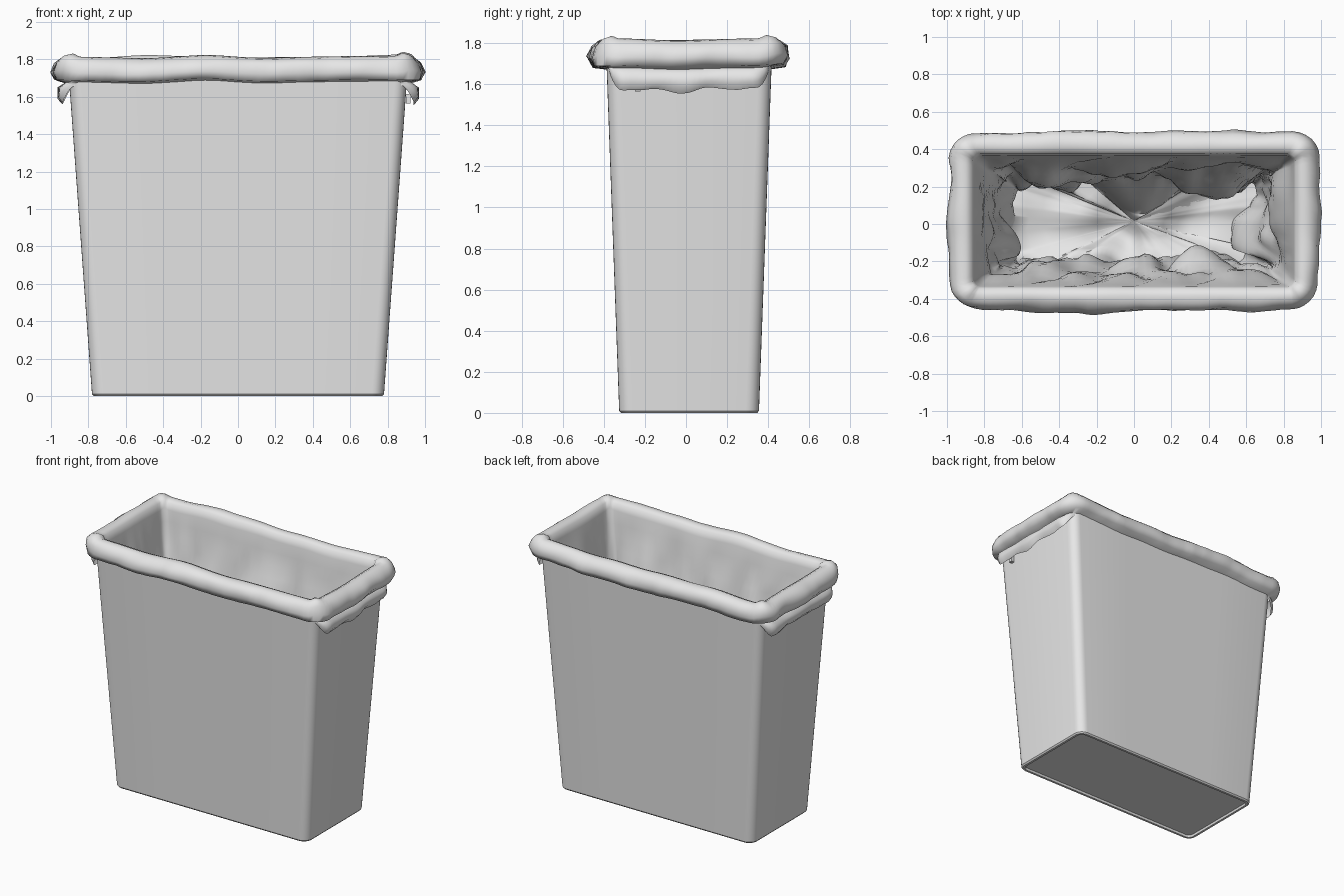
import bpy
import bmesh
import math
from mathutils import Vector, noise

CENTRE_Y = 0.015
RIM_X, RIM_Y = 0.91, 0.405

if "Cube" in bpy.data.objects:
    bpy.data.objects.remove(bpy.data.objects["Cube"], do_unlink=True)

grey = bpy.data.materials.new("light grey plastic")
grey.use_nodes = True
grey.diffuse_color = (0.8, 0.8, 0.8, 1)
grey.node_tree.nodes["Principled BSDF"].inputs["Base Color"].default_value = (0.8, 0.8, 0.8, 1)


def outline(hx, hy, radius, steps):
    """Rounded rectangle, anticlockwise, as (point, outward normal) pairs."""
    r = min(radius, hx * 0.9, hy * 0.9)
    arcs = []
    for k, (sx, sy) in enumerate([(1, 1), (-1, 1), (-1, -1), (1, -1)]):
        arc = []
        for j in range(7):
            a = (k + j / 6) * math.pi / 2
            n = Vector((math.cos(a), math.sin(a), 0))
            arc.append((Vector((sx * (hx - r), sy * (hy - r), 0)) + n * r, n))
        arcs.append(arc)
    pts = []
    for k, arc in enumerate(arcs):
        pts += arc
        end, n = arc[-1]
        start = arcs[(k + 1) % 4][0][0]
        count = steps if k % 2 == 0 else steps // 2
        pts += [(end.lerp(start, i / count), n) for i in range(1, count)]
    return pts


def loft(name, rings, cap_start, angle):
    """Skin a list of rings and close the last one."""
    bm = bmesh.new()
    rows = [[bm.verts.new(p) for p in ring] for ring in rings]
    for a, b in zip(rows, rows[1:]):
        for i in range(len(a)):
            j = (i + 1) % len(a)
            bm.faces.new((a[i], a[j], b[j], b[i]))
    bm.faces.new(rows[-1])
    if cap_start:
        bm.faces.new(rows[0][::-1])
    mesh = bpy.data.meshes.new(name)
    bm.to_mesh(mesh)
    bm.free()
    mesh.materials.append(grey)
    ob = bpy.data.objects.new(name, mesh)
    bpy.context.collection.objects.link(ob)
    ob.location.y = CENTRE_Y
    bpy.ops.object.select_all(action="DESELECT")
    ob.select_set(True)
    bpy.context.view_layer.objects.active = ob
    bpy.ops.object.shade_smooth_by_angle(angle=math.radians(angle))
    return ob


# Tapered bin: recessed base, foot lip, outer wall, rim, inner wall and floor
def bin_ring(z, inset):
    t = z / 1.78
    ring = outline(0.78 + 0.13 * t - inset, 0.34 + 0.065 * t - inset, 0.065 - inset, 4)
    return [p + Vector((0, 0, z)) for p, n in ring]


loft("bin_body", [bin_ring(z, inset) for z, inset in [
    (0.015, 0.03), (0, 0.024), (0, 0.008), (0.01, 0),
    (1.78, 0), (1.78, 0.02), (0.03, 0.02)]], True, 35)


def wave(p, across, up, seed=0):
    return noise.noise(Vector((p.x * across + seed, p.y * across, p.z * up + seed)))


# Liner cuff: end offset, end height, side offset, side height, corner radius
cuff = [
    (0.025, 1.57, -0.015, 1.66, 0.07),
    (0.045, 1.60, -0.015, 1.665, 0.08),
    (0.04, 1.65, -0.015, 1.67, 0.08),
    (0.01, 1.675, -0.005, 1.68, 0.07),
    (0.05, 1.69, 0.048, 1.69, 0.11),
    (0.068, 1.73, 0.064, 1.73, 0.13),
    (0.055, 1.78, 0.053, 1.78, 0.12),
    (0.025, 1.81, 0.025, 1.808, 0.09),
    (-0.01, 1.817, -0.01, 1.815, 0.06),
    (-0.045, 1.80, -0.045, 1.798, 0.04),
    (-0.055, 1.75, -0.056, 1.75, 0.04),
]
rings = []
for k, (ox, end_z, oy, side_z, radius) in enumerate(cuff):
    ring = []
    looseness = min(max(ox, 0) / 0.068, 1)
    for p, n in outline(RIM_X + ox, RIM_Y + oy, radius, 48):
        end = n.x * n.x
        corner = 4 * end * n.y * n.y
        q = p.copy()
        q.z = side_z + (end_z - side_z) * end
        # Bulge the middle of each side, then crumple the roll
        bow = end * (1 - (p.y / 0.48) ** 2) + (1 - end) * (1 - (p.x / 0.98) ** 2)
        loose = looseness if k > 3 else looseness * end
        crumple = wave(q, 4, 9) * 0.022 + wave(q, 11, 16, 5) * 0.012
        q += n * loose * (0.018 * bow + crumple)
        q.z += wave(q, 3, 0, 9) * 0.016 + corner * 0.015 * (k > 4)
        if k < 2:
            q.z += end * wave(p, 9, 0, 3) * 0.02
        ring.append(q)
    rings.append(ring)

# Liner inside: loose walls gathering in long folds towards the bottom
WALL_ROWS = 18
for i in range(1, WALL_ROWS + 1):
    t = i / WALL_ROWS
    z = 1.75 - 1.5 * t
    ring = []
    for p, n in outline(0.855 - 0.17 * t, 0.35 - 0.11 * t, 0.04 + 0.06 * t, 48):
        q = p + Vector((0, 0, z))
        fold = abs(wave(q, 3, 1.8, 2)) * 0.2 + abs(wave(q, 8, 2.5, 7)) * 0.06
        q -= n * fold * min(1, t * 1.6)
        q.z += wave(q, 3, 1, 4) * 0.08 * t
        ring.append(q)
    rings.append(ring)

# Liner floor: the last wall ring shrinks to the middle over a rumpled surface
last = rings[-1]
for s in (0.88, 0.74, 0.6, 0.45, 0.3, 0.15, 0.04):
    ring = []
    for p in last:
        q = Vector((p.x * s, p.y * s, 0.2 + (p.z - 0.2) * s))
        q.z += wave(q, 5, 0, 6) * 0.1 * (1 - s * s)
        ring.append(q)
    rings.append(ring)
loft("bag_liner", rings, False, 75)

# Small scrap of liner hanging below the cuff on one end
bpy.ops.mesh.primitive_cube_add(size=1, location=(0.91, -0.235, 1.59))
scrap = bpy.context.object
scrap.name = "liner_scrap"
scrap.scale = (0.025, 0.025, 0.05)
scrap.data.materials.append(grey)
